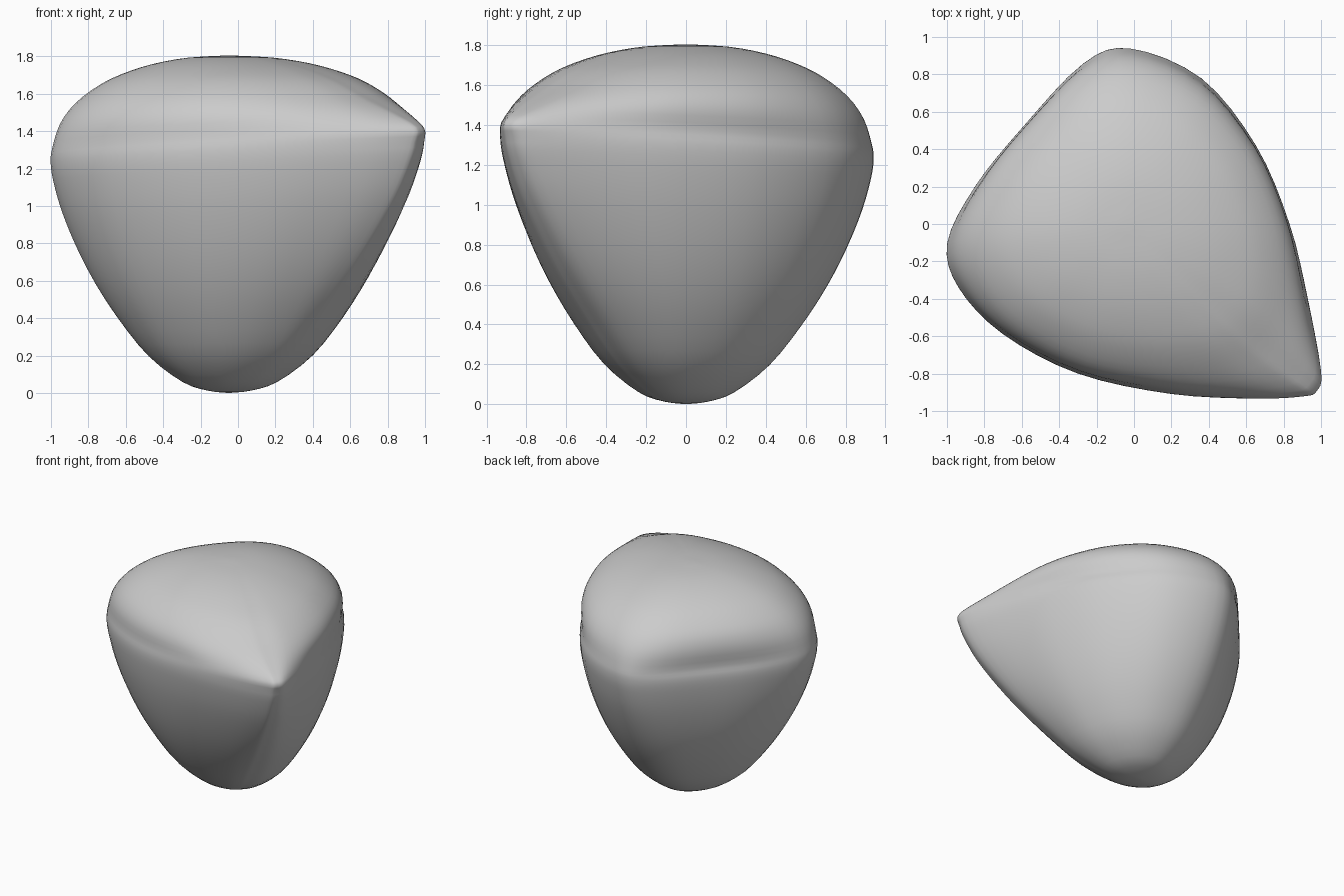
import bpy
import bmesh
import math

cube = bpy.data.objects.get("Cube")
if cube:
    bpy.data.objects.remove(cube, do_unlink=True)

# Pointed outline at the widest level, counter-clockwise from the tip
POINTED = [(.97, -.89), (1, -.78), (.93, -.4), (.83, 0), (.65, .42), (.36, .78),
           (-.02, .94), (-.27, .86), (-.6, .51), (-.85, .2), (-1, -.1),
           (-.94, -.34), (-.7, -.59), (-.3, -.8), (.2, -.91), (.65, -.935), (.9, -.92)]
# Rounded outline used towards the bottom and top, same order
ROUNDED = [(.68, -.68), (.85, -.5), (.96, -.25), (.94, .07), (.76, .47), (.43, .79),
           (.02, .93), (-.36, .85), (-.67, .6), (-.9, .27), (-1, -.08),
           (-.92, -.4), (-.69, -.67), (-.27, -.88), (.1, -.92), (.42, -.86), (.58, -.77)]
# Levels: height, scale, how pointed
LEVELS = [(0, 0, 0), (.013, .12, .03), (.06, .26, .08), (.2, .45, .2), (.4, .617, .36),
          (.6, .75, .54), (.8, .855, .7), (1, .937, .84), (1.17, .985, .93), (1.27, .998, .98),
          (1.345, .988, 1.03), (1.46, .948, .7), (1.56, .865, .43), (1.65, .735, .3),
          (1.71, .6, .2), (1.76, .43, .12), (1.793, .23, .05), (1.805, 0, 0)]
LIFT = .04


def smooth_path(points, steps, closed):
    """Points along a smooth curve through the given points."""
    n = len(points)
    pick = (lambda i: points[i % n]) if closed else (lambda i: points[min(max(i, 0), n - 1)])
    out = []
    for i in range(n if closed else n - 1):
        a, b, c, d = (pick(i + j) for j in (-1, 0, 1, 2))
        for s in range(steps):
            t = s / steps
            out.append(tuple(
                q + t / 2 * (r - p + t * (2 * p - 5 * q + 4 * r - w + t * (3 * (q - r) + w - p)))
                for p, q, r, w in zip(a, b, c, d)))
    if not closed:
        out.append(points[-1])
    return out


# Rounded body with one sharp corner, lofted through levels that rise towards the tip
bm = bmesh.new()
sharp = smooth_path(POINTED, 4, True)
soft = smooth_path(ROUNDED, 4, True)
levels = smooth_path(LEVELS, 3, False)
rings = []
for z, size, k in levels[1:-1]:
    shift = -.05 * (1 - size)
    ring = []
    for u, v in zip(soft, sharp):
        x = size * (u[0] + k * (v[0] - u[0]))
        y = size * (u[1] + k * (v[1] - u[1]))
        ring.append(bm.verts.new((x + shift, y, max(z + LIFT * k * (x - y), 0))))
    rings.append(ring)
bottom = bm.verts.new((-.05, 0, 0))
top = bm.verts.new((-.05, 0, levels[-1][0]))
count = len(soft)
for i in range(count):
    j = (i + 1) % count
    bm.faces.new((bottom, rings[0][j], rings[0][i]))
    bm.faces.new((top, rings[-1][i], rings[-1][j]))
    for low, high in zip(rings, rings[1:]):
        bm.faces.new((low[i], low[j], high[j], high[i]))
bmesh.ops.recalc_face_normals(bm, faces=bm.faces)
mesh = bpy.data.meshes.new("rounded_body")
bm.to_mesh(mesh)
bm.free()
body = bpy.data.objects.new("rounded_body", mesh)
bpy.context.collection.objects.link(body)

# Plain grey surface
grey = bpy.data.materials.new("plain_grey")
grey.use_nodes = True
colour = (.6, .6, .6, 1)
grey.diffuse_color = colour
grey.node_tree.nodes["Principled BSDF"].inputs["Base Color"].default_value = colour
mesh.materials.append(grey)

bpy.context.view_layer.objects.active = body
body.select_set(True)
bpy.ops.object.shade_smooth_by_angle(angle=math.radians(50))
